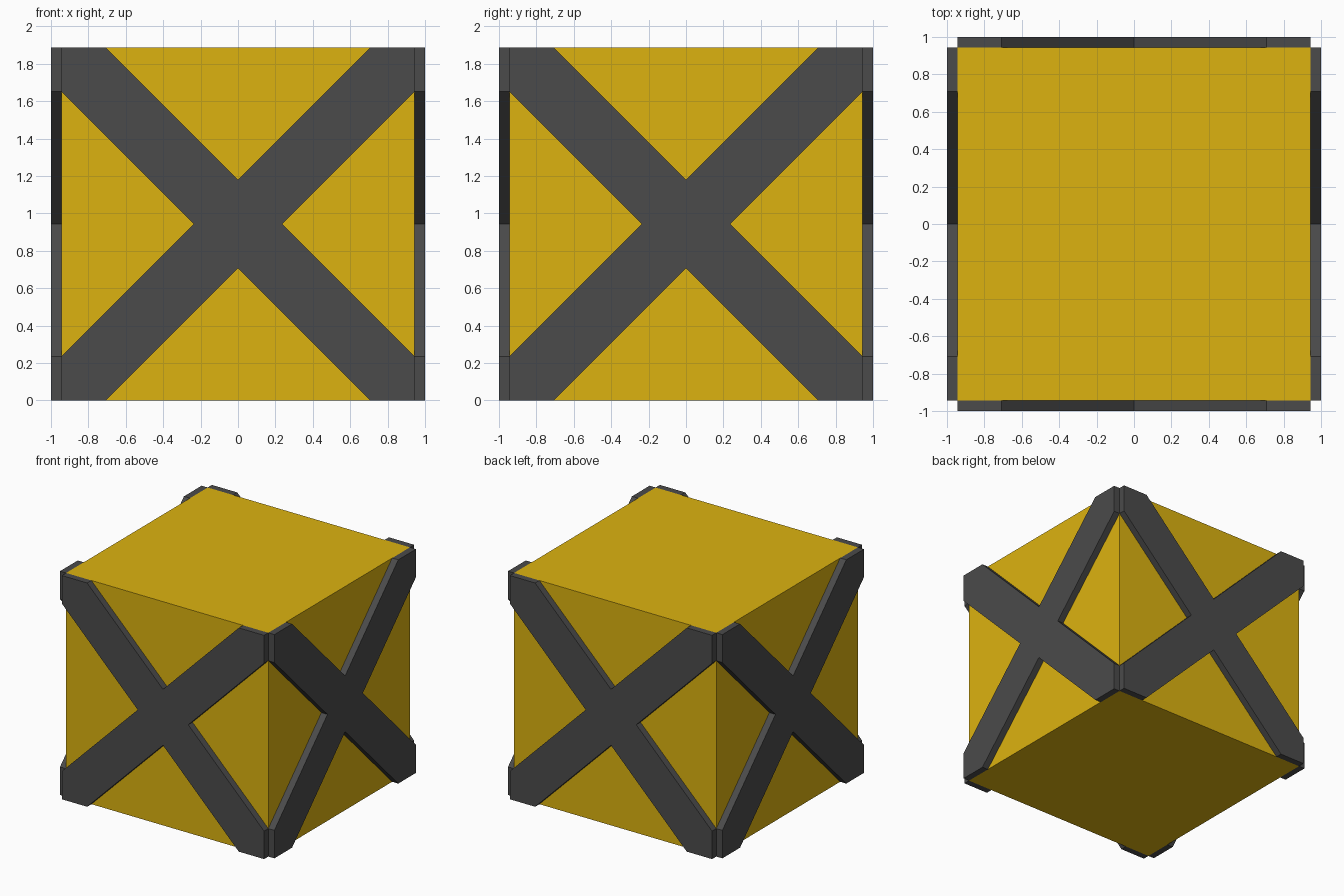
import bpy, bmesh
from math import pi
from mathutils import Matrix

if "Cube" in bpy.data.objects:
    bpy.data.objects.remove(bpy.data.objects["Cube"])

H = 0.9434      # half size of the core cube
W = 0.236       # half width of a brace, measured along the grid axes
OUT = 1.0       # outer face of the braces


def material(name, color):
    m = bpy.data.materials.new(name)
    m.diffuse_color = color
    m.use_nodes = True
    m.node_tree.nodes["Principled BSDF"].inputs["Base Color"].default_value = m.diffuse_color
    return m


def add_object(name, bm, mat):
    bmesh.ops.recalc_face_normals(bm, faces=bm.faces)
    me = bpy.data.meshes.new(name)
    bm.to_mesh(me)
    bm.free()
    me.materials.append(mat)
    ob = bpy.data.objects.new(name, me)
    bpy.context.collection.objects.link(ob)
    return ob


yellow = material("yellow_paint", (0.72, 0.45, 0.005, 1))
dark = material("dark_grey", (0.07, 0.07, 0.07, 1))

# Core cube
bm = bmesh.new()
bmesh.ops.create_cube(bm, size=2 * H, matrix=Matrix.Translation((0, 0, H)))
add_object("crate_body", bm, yellow)

# Cross outline: one quarter, repeated by turning it 90 degrees
quarter = [(W, 0), (H, H - W), (H, H), (H - W, H)]
outline = []
for k in range(4):
    for x, z in quarter:
        for _ in range(k):
            x, z = -z, x
        outline.append((x, z))

# One raised X brace on each of the four sides
for i, side in enumerate(("front", "right", "back", "left")):
    bm = bmesh.new()
    face = bm.faces.new([bm.verts.new((x, -OUT, z + H)) for x, z in outline])
    ext = bmesh.ops.extrude_face_region(bm, geom=[face])
    moved = [g for g in ext["geom"] if isinstance(g, bmesh.types.BMVert)]
    bmesh.ops.translate(bm, verts=moved, vec=(0, OUT - H, 0))
    bmesh.ops.rotate(bm, verts=bm.verts, cent=(0, 0, 0),
                     matrix=Matrix.Rotation(i * pi / 2, 3, 'Z'))
    add_object(side + "_cross_brace", bm, dark)
